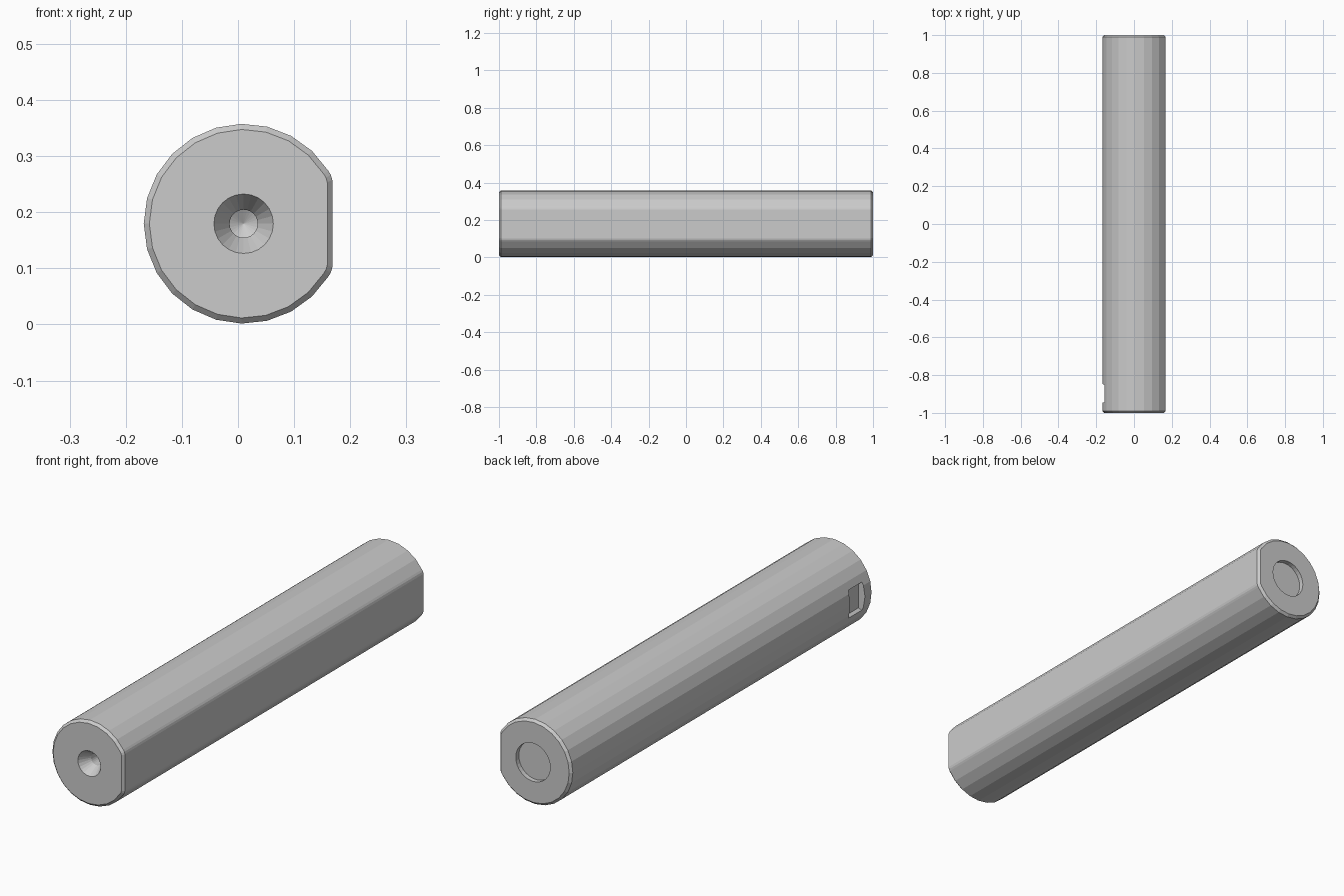
import bpy, bmesh, math

if "Cube" in bpy.data.objects:
    bpy.data.objects.remove(bpy.data.objects["Cube"])

CX, CZ, R = 0.01, 0.1795, 0.178   # shaft axis and radius
FLAT = 0.158                      # distance of the flat from the axis


def loft(name, rings):
    """Closed solid through a list of equal-length point rings."""
    bm = bmesh.new()
    vs = [[bm.verts.new(p) for p in ring] for ring in rings]
    n = len(vs[0])
    for a, b in zip(vs, vs[1:]):
        for i in range(n):
            j = (i + 1) % n
            bm.faces.new((a[i], a[j], b[j], b[i]))
    bm.faces.new(vs[0])
    bm.faces.new(vs[-1])
    bmesh.ops.remove_doubles(bm, verts=bm.verts, dist=1e-6)
    bmesh.ops.recalc_face_normals(bm, faces=bm.faces)
    mesh = bpy.data.meshes.new(name)
    bm.to_mesh(mesh)
    bm.free()
    ob = bpy.data.objects.new(name, mesh)
    bpy.context.collection.objects.link(ob)
    return ob


def section(y, s=1.0):
    return [(CX + x * s, y, CZ + z * s) for x, z in profile]


def circle(y, r, n=24):
    return [(CX + r * math.cos(2 * math.pi * i / n), y,
             CZ + r * math.sin(2 * math.pi * i / n)) for i in range(n)]


def pocket_ring(x, hy, hz):
    return [(x, -0.897 + a * hy, CZ + b * hz)
            for a, b in ((-1, -1), (1, -1), (1, 1), (-1, 1))]


def cut(target, cutter):
    cutter.hide_render = True
    mod = target.modifiers.new("cut", 'BOOLEAN')
    mod.operation = 'DIFFERENCE'
    mod.solver = 'EXACT'
    mod.object = cutter
    bpy.context.view_layer.objects.active = target
    bpy.ops.object.modifier_apply(modifier=mod.name)
    bpy.data.objects.remove(cutter, do_unlink=True)


# D-shaped shaft section with softened corners at the flat
profile = []
for i in range(21):
    a = math.radians(32 + 296 * i / 20)
    profile.append((R * math.cos(a), R * math.sin(a)))
profile += [(0.1555, -0.087), (FLAT, -0.078), (FLAT, 0.078), (0.1555, 0.087)]

# Shaft with chamfered ends
k = (R - 0.01) / R
shaft = loft("flatted_shaft", [section(-1, k), section(-0.99),
                               section(0.99), section(1, k)])

# Centre-drilled hole in the front end
cut(shaft, loft("centre_drill_cutter", [
    circle(-1.02, 0.0646), circle(-1, 0.053), circle(-0.952, 0.025),
    circle(-0.90, 0.025), circle(-0.886, 0.0005)]))

# Shallow round recess in the back end
cut(shaft, loft("recess_cutter", [circle(0.98, 0.08, 32), circle(1.05, 0.08, 32)]))

# Small tapered pocket in the side opposite the flat
cut(shaft, loft("pocket_cutter", [pocket_ring(-0.18, 0.054, 0.066),
                                  pocket_ring(-0.158, 0.046, 0.06),
                                  pocket_ring(-0.145, 0.038, 0.05)]))
